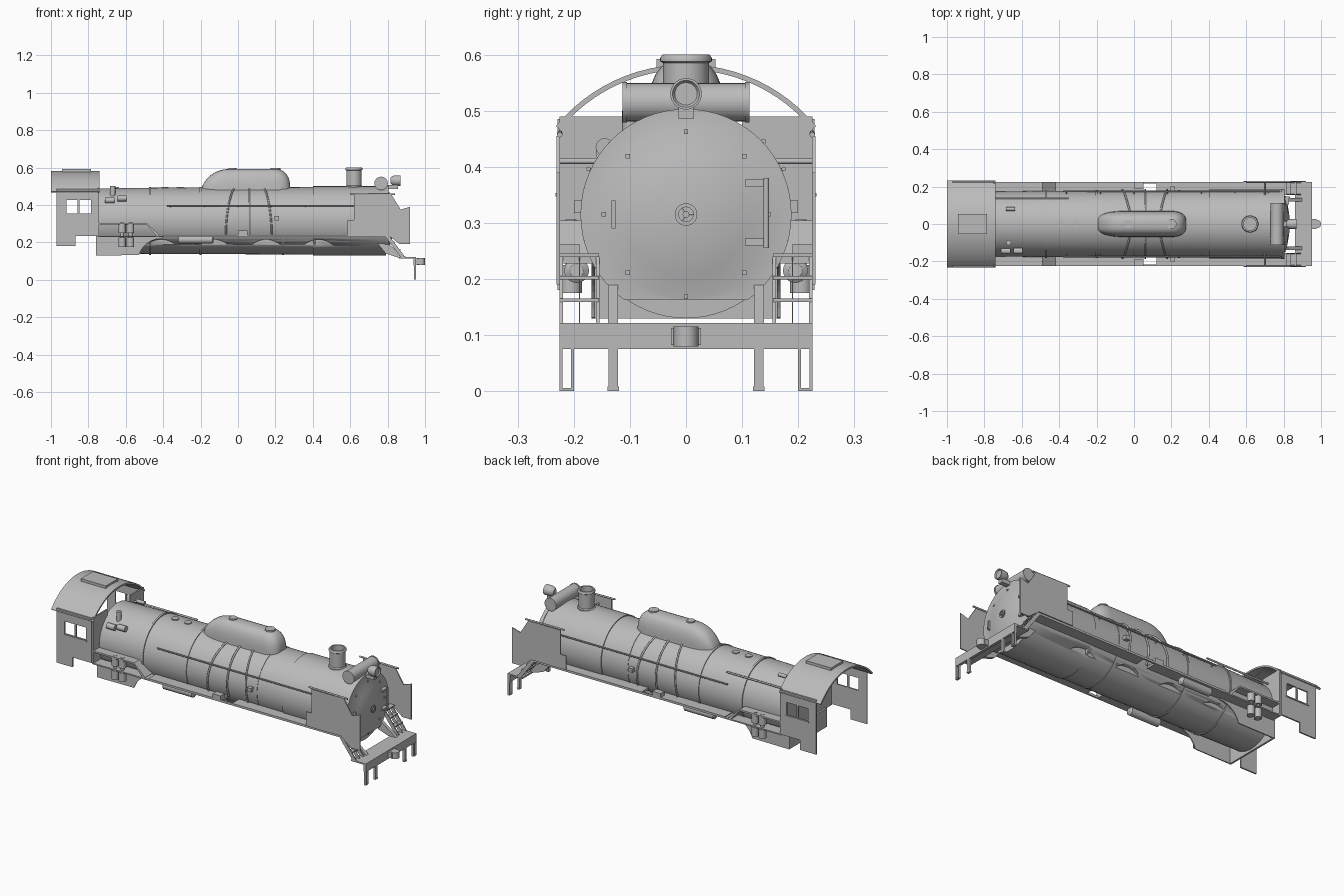
import bpy, bmesh, math
from mathutils import Vector

if "Cube" in bpy.data.objects:
    bpy.data.objects.remove(bpy.data.objects["Cube"])

grey = bpy.data.materials.new("plain grey")
grey.use_nodes = True
grey.diffuse_color = (.5, .5, .5, 1)
grey.node_tree.nodes["Principled BSDF"].inputs["Base Color"].default_value = grey.diffuse_color

# Shared dimensions
axis = .315          # height of the boiler axis
radius = .18         # boiler radius
smokebox = .185      # smokebox radius
board = .235         # height of the running board
side = .225          # half width over the sides
cab_back, cab_front = -.97, -.75
deck = .12           # height of the front deck
beam_front = .95
forward, across, up = Vector((1, 0, 0)), Vector((0, 1, 0)), Vector((0, 0, 1))


def finish(name, bm, mirror=False, smooth=True):
    bmesh.ops.recalc_face_normals(bm, faces=bm.faces)
    mesh = bpy.data.meshes.new(name)
    bm.to_mesh(mesh)
    bm.free()
    mesh.materials.append(grey)
    part = bpy.data.objects.new(name, mesh)
    bpy.context.collection.objects.link(part)
    if mirror:
        mirrored(part)
    if smooth:
        bpy.ops.object.select_all(action='DESELECT')
        part.select_set(True)
        bpy.context.view_layer.objects.active = part
        bpy.ops.object.shade_smooth_by_angle(angle=math.radians(35))
    return part


def mirrored(part):
    both = part.modifiers.new("both sides", 'MIRROR')
    both.use_axis = (False, True, False)
    both.use_mirror_merge = False


def box(name, x, y, z, mirror=False):
    """Block between pairs of limits; a single y means symmetric about the middle."""
    y = y if isinstance(y, tuple) else (-y, y)
    bm = bmesh.new()
    bmesh.ops.create_cube(bm, size=1)
    for v in bm.verts:
        v.co = [pair[0] if c < 0 else pair[1] for c, pair in zip(v.co, (x, y, z))]
    return finish(name, bm, mirror, smooth=False)


def skin(rings, closed):
    """Join matching rings of points and cap both ends."""
    bm = bmesh.new()
    rings = [[bm.verts.new(p) for p in ring] for ring in rings]
    for a, b in zip(rings, rings[1:]):
        for i in range(0 if closed else 1, len(a)):
            bm.faces.new((a[i - 1], a[i], b[i], b[i - 1]))
    bm.faces.new(rings[0])
    bm.faces.new(rings[-1])
    return bm


def lathe(name, profile, origin, direction, mirror=False, sides=32):
    """Spin (distance along axis, radius) points round an axis."""
    turn = direction.to_track_quat('Z', 'Y').to_matrix()
    angles = [math.tau * i / sides for i in range(sides)]
    rings = [[Vector(origin) + turn @ Vector((r * math.cos(a), r * math.sin(a), h)) for a in angles]
             for h, r in profile]
    return finish(name, skin(rings, True), mirror)


def rod(name, start, end, r, mirror=False, sides=16):
    span = Vector(end) - Vector(start)
    return lathe(name, [(0, r), (span.length, r)], start, span, mirror, sides)


def prism(name, outline, depth, mirror=False, smooth=False):
    """Push a flat outline of points along a depth vector."""
    bm = skin([[Vector(p) for p in outline], [Vector(p) + depth for p in outline]], True)
    return finish(name, bm, mirror, smooth)


def plate(name, outline, y, thick=.006):
    """Mirrored pair of upright plates from (x, z) outlines."""
    return prism(name, [(x, y - thick / 2, z) for x, z in outline], across * thick, mirror=True)


def pipe(name, points, r):
    curve = bpy.data.curves.new(name, 'CURVE')
    curve.dimensions, curve.bevel_depth, curve.bevel_resolution = '3D', r, 2
    curve.use_fill_caps = True
    spline = curve.splines.new('POLY')
    spline.points.add(len(points) - 1)
    for point, place in zip(spline.points, points):
        point.co = (*place, 1)
    part = bpy.data.objects.new(name, curve)
    bpy.context.collection.objects.link(part)
    curve.materials.append(grey)
    mirrored(part)


def cut(target, cutter):
    cutter.hide_render = True
    cutter.hide_set(True)
    cutter.display_type = 'WIRE'
    hole = target.modifiers.new("cut", 'BOOLEAN')
    hole.object, hole.operation, hole.solver = cutter, 'DIFFERENCE', 'EXACT'


def on_boiler(x, degrees, lift=0):
    """Point on the boiler surface, measured round from the top."""
    angle = math.radians(degrees)
    return (x, (radius + lift) * math.sin(angle), axis + (radius + lift) * math.cos(angle))


# Boiler barrel, smokebox and wheel pockets
boiler = lathe("boiler", [(cab_front, radius - .007), (-.45, radius - .003), (.4, radius), (.4, smokebox),
                          (.79, smokebox)], up * axis, forward, sides=64)
wheel_spacing, wheel_radius = .28, .12
for i in range(4):
    hub = Vector((.43 - i * wheel_spacing, .125, .095))
    cut(boiler, rod("wheel_pocket_cutter", hub, hub + across * .2, wheel_radius, mirror=True, sides=48))
for x in (-.47, -.2, .24, .41):
    lathe("boiler_band", [(x - .005, radius - .01), (x - .005, radius + .002), (x + .005, radius + .002),
                          (x + .005, radius - .01)], up * axis, forward, sides=64)

# Smokebox front with flattened bottom and dished door
front = lathe("smokebox_front", [(.785, .188), (.805, .188), (.806, .15), (.82, .11), (.83, .05), (.832, .01)],
              up * axis, forward, sides=64)
cut(front, box("front_bottom_cutter", x=(.7, .9), y=.3, z=(0, .163)))

# Door handwheel, hinges and clips
hub = Vector((.84, 0, axis))
lathe("door_wheel", [(0, .02), (.006, .02), (.006, .013), (0, .013)], hub, forward)
rod("door_spindle", hub - forward * .02, hub + forward * .01, r=.006)
for i in range(3):
    angle = i * math.tau / 3
    rod("wheel_spoke", hub, hub + (across * math.cos(angle) + up * math.sin(angle)) * .017, r=.002, sides=6)
box("door_grip", x=(.805, .825), y=(-.133, -.126), z=(.29, .34))
rod("hinge_post", (.83, .143, .255), (.83, .143, .38), r=.005)
for z in (.26, .365):
    box("hinge_arm", x=(.808, .83), y=(.105, .146), z=(z, z + .012))
for i in range(8):
    _, y, z = on_boiler(0, i * 45, lift=-.033)
    box("door_clip", x=(.8, .812), y=(y - .004, y + .004), z=(z - .004, z + .004))

# Chimney, heater drum and headlight
lathe("chimney", [(.46, .048), (.5, .046), (.505, .041), (.585, .041), (.588, .046), (.594, .046),
                  (.6, .042), (.6, .034), (.5, .034)], forward * .62, up)
drum = Vector((.765, 0, .515))
rod("heater_drum", drum - across * .11, drum + across * .11, r=.034, sides=32)
rod("drum_flange", drum + across * .105, drum + across * .113, r=.036, mirror=True, sides=32)
lathe("headlight", [(.815, .015), (.825, .024), (.84, .028), (.87, .028), (.87, .024), (.864, .02)], up * .53, forward)
box("headlight_bracket", x=(.79, .855), y=.013, z=(.485, .507))

# Long steam dome, rounded at the front and sloping away at the rear
dome_base, dome_rise, dome_width = .46, .132, .07
rings = []
for middle, reach, slope in ((-.05, -.15, 1.1), (.2, .08, .6)):
    steps = [math.pi / 2 * i / 9 for i in range(9)]
    for a in (reversed(steps) if reach < 0 else steps):
        width, rise = dome_width * math.cos(a) ** .6, dome_rise * math.cos(a) ** slope
        arch = [math.pi * i / 16 for i in range(17)]
        rings.append([(middle + reach * math.sin(a), width * math.copysign(abs(math.cos(t)) ** .7, math.cos(t)),
                       dome_base + rise * abs(math.sin(t)) ** .7) for t in arch])
finish("steam_dome", skin(rings, False))
for x, r in ((-.03, .022), (.2, .027)):
    rod("dome_lid", (x, 0, .58), (x, 0, .597), r, sides=24)
for x in (-.39, -.31):
    rod("safety_valve", (x, 0, .47), (x, 0, .497), r=.019)

# Fittings ahead of the cab
rod("turret_post", (-.67, -.1, .44), (-.67, -.1, .5), r=.014)
for x, z in ((-.71, .425), (-.645, .435)):
    rod("turret_drum", (x, -.145, z), (x + .05, -.145, z), r=.016)
rod("whistle", (-.685, .08, .485), (-.635, .08, .485), r=.01)
rod("upper_pipe", (cab_front, .138, .445), (-.35, .138, .445), r=.005)

# Handrails, sand pipes and check valves
pipe("handrail", [on_boiler(x, 65, lift=.012) for x in (-.38, .78)], r=.004)
for i in range(7):
    x = -.36 + i * radius
    rod("rail_stanchion", on_boiler(x, 65, lift=-.01), on_boiler(x, 65, lift=.014), r=.003, mirror=True, sides=8)
for top, lean in ((-.02, -.045), (.06, 0), (.14, .04)):
    pipe("sand_pipe", [on_boiler(top + lean * math.sin(i * math.pi / 20), 18 + i * 9.6, lift=.003)
                       for i in range(11)], r=.005)
box("check_valve", x=(.195, .22), y=(.17, .2), z=(.318, .34), mirror=True)

# Running boards with a gap in the middle, raised at the pumps
for x in ((-.4, .05), (.12, .8)):
    box("running_board", x, y=(.16, side), z=(board - .007, board + .005), mirror=True)
box("board_link", x=(.05, .12), y=(.216, side), z=(board - .007, board + .005), mirror=True)
box("rear_board", x=(cab_front, -.4), y=(.16, side), z=(board - .007, board), mirror=True)
box("raised_board", x=(cab_front, -.49), y=(.15, side), z=(.295, .304), mirror=True)
plate("board_ramp", [(-.49, .304), (-.49, .295), (-.43, board - .007), (-.42, board + .005)], y=.19, thick=.07)
box("step_box", x=(0, .05), y=(.19, side), z=(board, .262), mirror=True)

# Air tanks and twin-cylinder pumps
lathe("air_tank", [(-.325, .012), (-.318, .022), (-.137, .022), (-.13, .012)], (0, .195, .215), forward, mirror=True)
for x in (-.62, -.575):
    for bottom in (.175, .25):
        rod("pump_cylinder", (x, .205, bottom), (x, .205, bottom + .05), r=.02, mirror=True)
    rod("pump_stem", (x, .205, .18), (x, .205, .306), r=.01, mirror=True)

# Firebox skirt with its front edge curved round the rear wheel
curve = []
for i in range(10):
    angle = math.radians(163 - i * 8)
    curve.append((-.41 + .125 * math.cos(angle), .095 + .125 * math.sin(angle)))
plate("firebox_skirt", [(-.76, board), (-.76, .13), *curve, (-.39, board)], y=.165)
box("firebox_rear", x=(-.76, cab_front), y=.165, z=(.13, board))

# Smoke deflectors with rail and stays
plate("smoke_deflector", [(.62, .455), (.82, .455), (.87, .375), (.92, .39), (.92, .19), (.865, .19),
                          (.8, .24), (.585, .24), (.585, .32), (.62, .32)], y=side + .003)
rod("deflector_stay", (.7, side, .41), (.7, .15, .41), r=.005, mirror=True)
pipe("deflector_rail", [(.6, side, .46), (.84, side, .457)], r=.005)

# Sloping front steps and frames
for y, thick in ((.157, .006), (.19, .002), (.222, .006)):
    plate("step_stringer", [(.78, .24), (.805, .24), (.895, deck), (.87, deck)], y, thick)
for x, z in ((.8, .245), (.82, .205), (.85, .165)):
    box("step_tread", x=(x - .012, x + .018), y=(.155, side), z=(z - .006, z), mirror=True)
plate("front_frame", [(.74, .2), (.79, .2), (.9, deck), (.85, deck), (.79, .14)], y=.13, thick=.018)

# Front deck, buffer beam and coupler
box("front_deck", x=(.86, beam_front), y=side, z=(deck - .006, deck + .002))
box("buffer_beam", x=(beam_front - .012, beam_front + .003), y=side, z=(.075, deck + .002))
box("coupler_shank", x=(beam_front, .975), y=.027, z=(.082, .113))
rod("coupler_head", (.978, 0, .08), (.978, 0, .115), r=.022)

# Guard irons and stirrups under the beam
leg = (beam_front - .01, beam_front + .003)
box("guard_iron", leg, y=(.121, .138), z=(0, .08), mirror=True)
box("guard_foot", leg, y=(.119, .14), z=(0, .008), mirror=True)
for y in (.2, .22):
    box("stirrup_side", leg, y=(y, y + .005), z=(0, .08), mirror=True)
box("stirrup_foot", leg, y=(.2, side), z=(0, .006), mirror=True)

# Cab walls with windows
wall = plate("cab_wall", [(cab_back, .485), (cab_back, .18), (-.87, .18), (-.87, board), (cab_front, board),
                          (cab_front, .485)], y=side, thick=.008)
for x in ((-.918, -.858), (-.848, -.785)):
    cut(wall, box("window_cutter", x, y=.3, z=(.355, .425)))
box("window_sill", x=(-.925, -.78), y=(side, side + .008), z=(.347, .353), mirror=True)
box("cab_front", x=(cab_front, cab_front + .008), y=(.1, side), z=(board, .49), mirror=True)

# Arched cab roof and hatch
roof_radius, roof_middle, half_angle = .3, .282, math.asin(.232 / .3)
sweep = [half_angle * i / 12 for i in range(-12, 13)]
arch = [(r, a) for r, angles in ((roof_radius, sweep), (roof_radius - .009, sweep[::-1])) for a in angles]
prism("cab_roof", [(-1, r * math.sin(a), roof_middle + r * math.cos(a)) for r, a in arch], forward * .26, smooth=True)
box("roof_hatch", x=(-.94, -.785), y=.053, z=(.57, .592))
